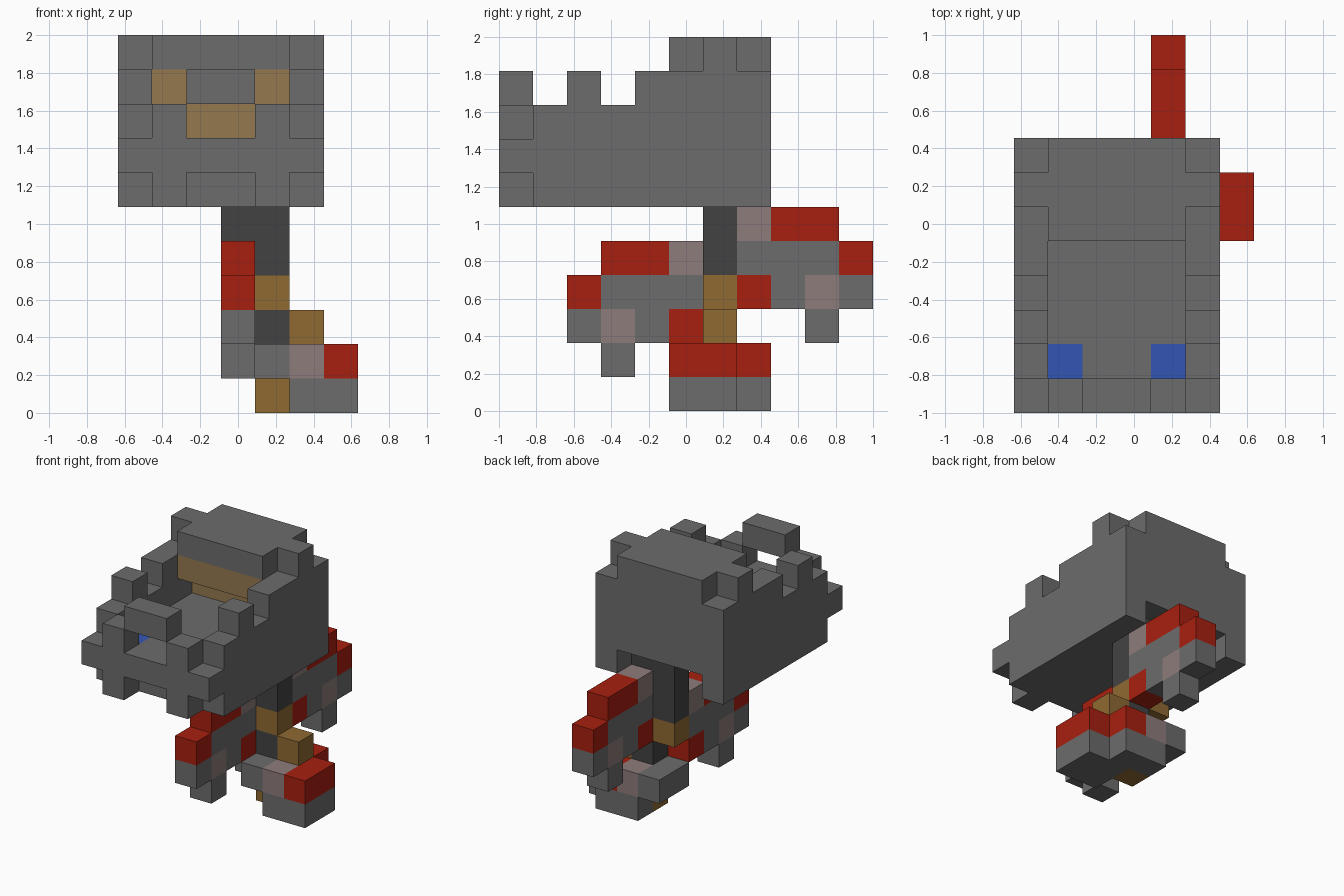
import bpy, bmesh
from mathutils import Vector

cube = bpy.data.objects.get("Cube")
if cube:
    bpy.data.objects.remove(cube, do_unlink=True)

U = 2 / 11  # edge of one block

COLOURS = {
    "grey": (0.150, 0.150, 0.150),
    "dark_grey": (0.055, 0.055, 0.055),
    "red": (0.39, 0.014, 0.005),
    "ochre": (0.275, 0.144, 0.032),
    "mouth_tan": (0.296, 0.19, 0.077),
    "pale_pink": (0.27, 0.202, 0.198),
    "blue": (0.034, 0.093, 0.456),
}
NAMES = list(COLOURS)
MATERIALS = []
for name, rgb in COLOURS.items():
    mat = bpy.data.materials.new(name)
    mat.use_nodes = True
    mat.diffuse_color = (*rgb, 1)
    bsdf = mat.node_tree.nodes["Principled BSDF"]
    bsdf.inputs["Base Color"].default_value = (*rgb, 1)
    bsdf.inputs["Roughness"].default_value = 0.8
    MATERIALS.append(mat)

parts = {}


def span(v):
    """A block index, or an inclusive (first, last) range."""
    return range(v[0], v[1] + 1) if isinstance(v, tuple) else (v,)


def fill(part, colour, x, y, z):
    """Fill a range of blocks; colour None carves them away."""
    cells = parts.setdefault(part, {})
    for i in span(x):
        for j in span(y):
            for k in span(z):
                if colour:
                    cells[i, j, k] = colour
                else:
                    cells.pop((i, j, k), None)


def both_sides(part, colour, x, y, z):
    """The same blocks on both sides of the six-block-wide head."""
    fill(part, colour, x, y, z)
    fill(part, colour, 5 - x, y, z)


def build(part, cells):
    """Make one mesh from the exposed faces of the blocks."""
    bm = bmesh.new()
    for cell, colour in cells.items():
        for axis in range(3):
            for side in (0, 1):
                near = list(cell)
                near[axis] += 2 * side - 1
                if tuple(near) in cells:
                    continue
                a, b = (axis + 1) % 3, (axis + 2) % 3
                loop = [(0, 0), (1, 0), (1, 1), (0, 1)]
                corners = []
                for p, q in (loop if side else loop[::-1]):
                    c = Vector(cell)
                    c[axis] += side
                    c[a] += p
                    c[b] += q
                    corners.append(bm.verts.new((c - Vector((3.5, 5.5, 0))) * U))
                bm.faces.new(corners).material_index = NAMES.index(colour)
    bmesh.ops.remove_doubles(bm, verts=bm.verts[:], dist=0.001)
    bmesh.ops.dissolve_limit(bm, angle_limit=0.01, verts=bm.verts[:],
                             edges=bm.edges[:], delimit={'MATERIAL'})
    mesh = bpy.data.meshes.new(part)
    bm.to_mesh(mesh)
    bm.free()
    for mat in MATERIALS:
        mesh.materials.append(mat)
    bpy.context.collection.objects.link(bpy.data.objects.new(part, mesh))


# Head: jaw floor, side walls and skull
fill("head", "grey", (0, 5), (1, 7), (6, 7))
both_sides("head", "grey", 0, (1, 7), 8)
both_sides("head", "grey", 0, 2, 9)
both_sides("head", "grey", 0, (4, 7), 9)
both_sides("head", "grey", 0, 6, 10)
fill("head", "grey", (1, 4), (6, 7), (8, 9))
fill("head", "grey", (1, 4), (5, 7), 10)
# Mouth lining
fill("head", "mouth_tan", (1, 4), 5, 9)
fill("head", "mouth_tan", (1, 4), 6, 8)
# Snout with lower and upper teeth
fill("head", "grey", (0, 5), 0, 7)
both_sides("head", "grey", 1, 0, 6)
both_sides("head", "grey", 1, 0, 8)
fill("head", "grey", (2, 3), 0, 9)
# Eyes
both_sides("head", "blue", 1, 1, 7)
# Neck recess open to the back
fill("head", None, (1, 4), (6, 7), 6)

# Neck stalk with ochre joints
fill("stalk", "dark_grey", (3, 4), 6, (4, 6))
fill("stalk", "ochre", (3, 4), 6, 3)
fill("stalk", "dark_grey", 4, 6, 2)
fill("stalk", "ochre", 5, 6, 2)

# Front claw
fill("front_claw", "grey", 3, (3, 5), 3)
fill("front_claw", "red", 3, (3, 4), 4)
fill("front_claw", "pale_pink", 3, 5, 4)
fill("front_claw", "red", 3, 2, 3)
fill("front_claw", "grey", 3, (2, 4), 2)
fill("front_claw", "pale_pink", 3, 3, 2)
fill("front_claw", "red", 3, 5, 2)
fill("front_claw", "grey", 3, 3, 1)

# Back claw
fill("back_claw", "grey", 4, (7, 10), (3, 4))
fill("back_claw", "red", 4, (8, 9), 5)
fill("back_claw", "pale_pink", 4, 7, 5)
fill("back_claw", "red", 4, 10, 4)
fill("back_claw", "red", 4, 7, 3)
fill("back_claw", "pale_pink", 4, 9, 3)
fill("back_claw", "grey", 4, 9, 2)

# Foot
fill("foot", "grey", (5, 6), (5, 6), 0)
fill("foot", "grey", (4, 5), 7, 0)
fill("foot", "ochre", 4, 6, (0, 1))
fill("foot", "grey", 5, 6, 1)
fill("foot", "red", 6, (5, 6), 1)
fill("foot", "red", 5, 7, 1)
fill("foot", "pale_pink", 5, 5, 1)
fill("foot", "pale_pink", 4, 7, 1)
fill("foot", "grey", 4, 5, 1)
fill("foot", "grey", 3, (6, 7), 1)

for part, cells in parts.items():
    build(part, cells)
